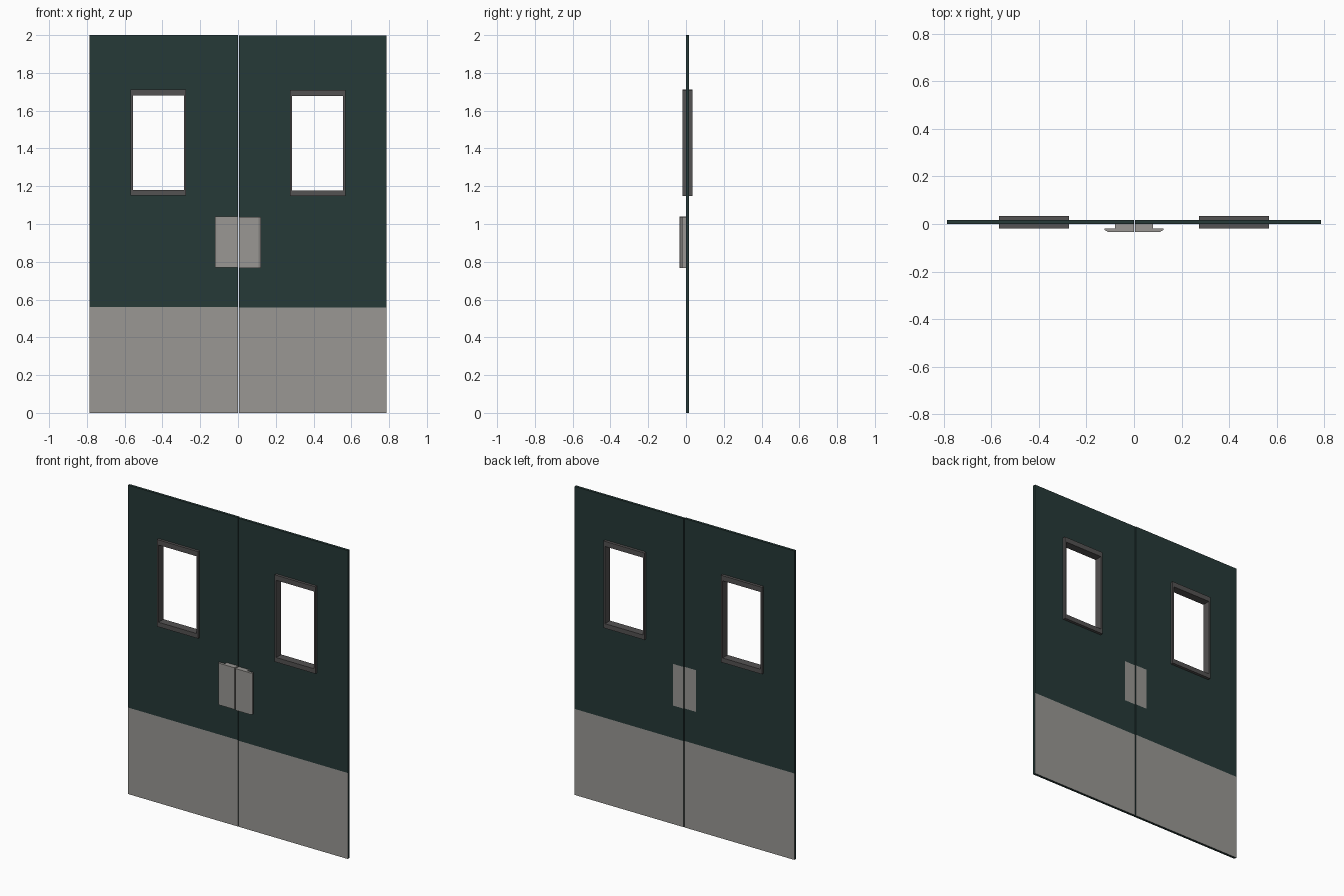
import bpy, bmesh
from mathutils import Vector

if "Cube" in bpy.data.objects:
    bpy.data.objects.remove(bpy.data.objects["Cube"])


def material(name, rgb):
    m = bpy.data.materials.new(name)
    m.diffuse_color = (*rgb, 1)
    m.use_nodes = True
    m.node_tree.nodes["Principled BSDF"].inputs["Base Color"].default_value = m.diffuse_color
    return m


GREEN = material("dark green paint", (0.019, 0.041, 0.039))
STEEL = material("brushed grey metal", (0.32, 0.31, 0.295))
FRAME = material("dark grey trim", (0.088, 0.084, 0.084))

Y0, Y1 = -0.001, 0.016          # door faces
KICK, PLATE = 0.56, (0.77, 1.04)  # kick plate top, push plate heights


def finish(name, bm, mats):
    bmesh.ops.recalc_face_normals(bm, faces=bm.faces)
    me = bpy.data.meshes.new(name)
    bm.to_mesh(me)
    bm.free()
    for m in mats:
        me.materials.append(m)
    ob = bpy.data.objects.new(name, me)
    bpy.context.collection.objects.link(ob)
    return ob


def extrude(bm, faces, vec):
    r = bmesh.ops.extrude_face_region(bm, geom=faces, use_keep_orig=True)
    bmesh.ops.translate(bm, vec=vec, verts=[v for v in r["geom"] if isinstance(v, bmesh.types.BMVert)])


def door_leaf(name, s, inner, dz):
    # panel as a grid of cells with the window cell left out
    bm = bmesh.new()
    xs = [inner, 0.083, 0.28, 0.562, 0.787]
    zs = [max(dz, 0), KICK + dz, PLATE[0] + dz, PLATE[1] + dz, 1.16 + dz, 1.70 + dz, 2 + min(dz, 0)]
    v = [[bm.verts.new((s * x, Y0, z)) for z in zs] for x in xs]
    cells = [bm.faces.new((v[i][j], v[i + 1][j], v[i + 1][j + 1], v[i][j + 1]))
             for i in range(4) for j in range(6) if (i, j) != (2, 4)]
    extrude(bm, cells, Vector((0, Y1 - Y0, 0)))
    # metal kick plate and push plate on both faces
    bm.normal_update()
    for f in bm.faces:
        c = f.calc_center_median()
        flat = abs(f.normal.y) > 0.9
        push = abs(c.x) < 0.083 and PLATE[0] + dz < c.z < PLATE[1] + dz
        f.material_index = int(flat and (c.z < KICK + dz or push))
    finish(name, bm, [GREEN, STEEL])


def window_frame(name, s, dz):
    # mitred rectangular surround, narrow jambs with taller head and sill
    bm = bmesh.new()
    o = [(0.274, 1.15), (0.568, 1.15), (0.568, 1.713), (0.274, 1.713)]
    n = [(0.286, 1.18), (0.557, 1.18), (0.557, 1.68), (0.286, 1.68)]
    a, b = [[bm.verts.new((s * x, -0.018, z + dz)) for x, z in p] for p in (o, n)]
    faces = [bm.faces.new((a[i], a[(i + 1) % 4], b[(i + 1) % 4], b[i])) for i in range(4)]
    extrude(bm, faces, Vector((0, 0.052, 0)))
    finish(name, bm, [FRAME])


def pull_handle(name, s, inner, dz):
    # spacer plus overhanging plate with a chamfered outer edge
    bm = bmesh.new()
    prof = [(inner, Y0), (0.08, Y0), (0.08, -0.018), (0.123, -0.018),
            (0.123, -0.026), (0.108, -0.034), (inner, -0.034)]
    f = bm.faces.new([bm.verts.new((s * x, y, PLATE[0] + dz)) for x, y in prof])
    extrude(bm, [f], Vector((0, 0, PLATE[1] - PLATE[0])))
    finish(name, bm, [STEEL])


for side, s, inner, dz in (("left", -1, 0.001, 0.0), ("right", 1, 0.005, -0.003)):
    door_leaf(side + "_door_leaf", s, inner, dz)
    window_frame(side + "_window_frame", s, dz)
    pull_handle(side + "_pull_handle", s, inner, dz)
